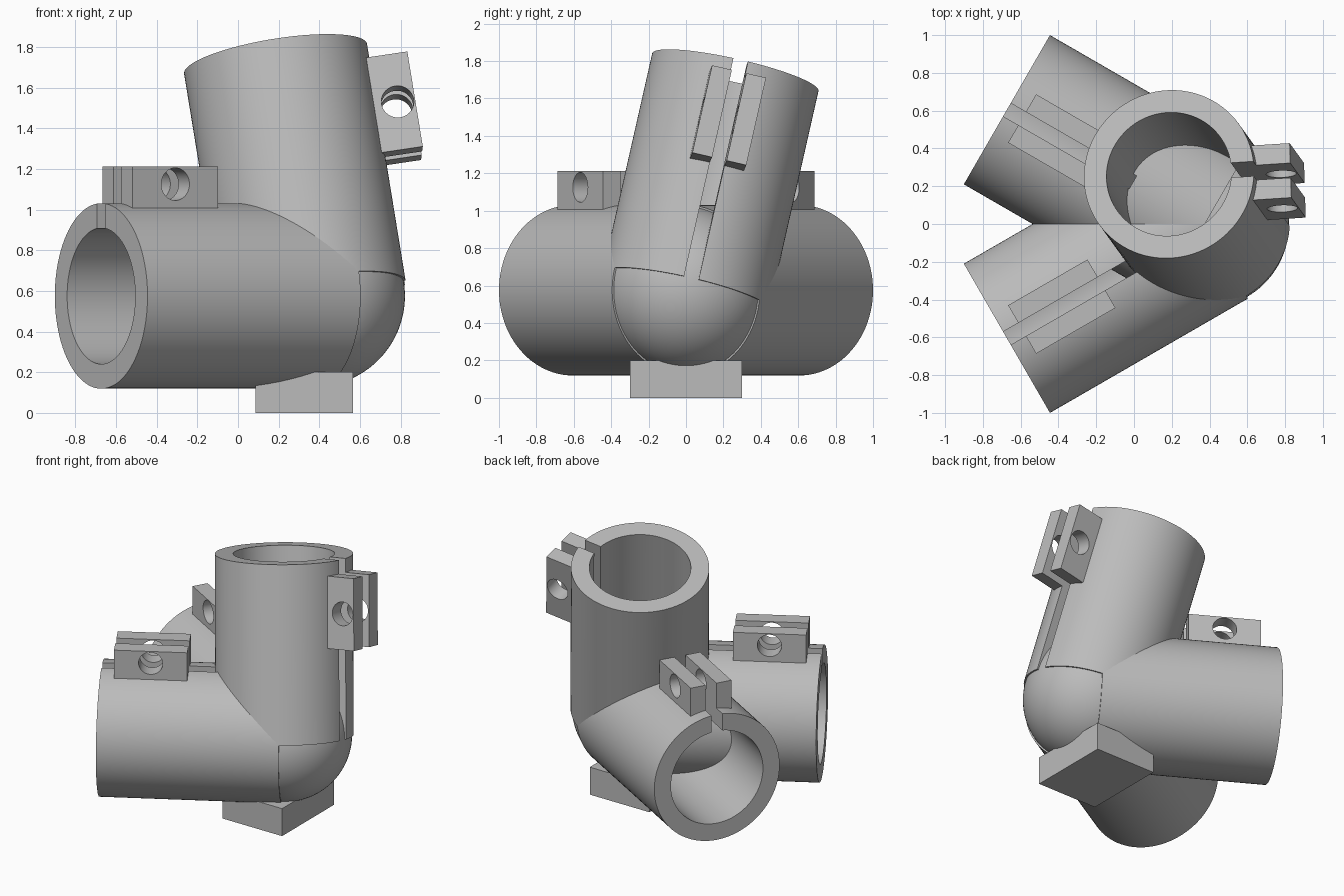
import bpy, math
from mathutils import Matrix, Vector

cube = bpy.data.objects.get("Cube")
if cube:
    bpy.data.objects.remove(cube, do_unlink=True)

JOINT = Vector((0.375, 0, 0.575))
LENGTH, OUTER, INNER, BALL = 1.21, 0.456, 0.335, 0.446
SLOT = 0.08

grey = bpy.data.materials.new("Plain grey")
grey.use_nodes = True
grey.diffuse_color = (0.5, 0.5, 0.5, 1)
grey.node_tree.nodes["Principled BSDF"].inputs["Base Color"].default_value = (0.5, 0.5, 0.5, 1)


def finish(obj, name):
    obj.name = name
    obj.data.materials.clear()
    obj.data.materials.append(grey)
    return obj


def box(name, low, high, frame=Matrix()):
    """Box between two corners of a local frame."""
    low, high = Vector(low), Vector(high)
    bpy.ops.mesh.primitive_cube_add(size=1)
    obj = bpy.context.object
    obj.data.transform(Matrix.Translation((low + high) / 2) @ Matrix.Diagonal((high - low).to_4d()))
    obj.matrix_world = frame
    return finish(obj, name)


def rod(name, radius, start, end, frame, sides=96, turn=Matrix()):
    """Cylinder along the local z axis, optionally turned."""
    bpy.ops.mesh.primitive_cylinder_add(vertices=sides, radius=radius, depth=end - start)
    obj = bpy.context.object
    obj.data.transform(turn @ Matrix.Translation((0, 0, (start + end) / 2)))
    obj.matrix_world = frame
    return finish(obj, name)


def cut(obj, cutters):
    for cutter in cutters:
        cutter.hide_render = True
        mod = obj.modifiers.new("cut", 'BOOLEAN')
        mod.operation, mod.solver, mod.object = 'DIFFERENCE', 'EXACT', cutter
        bpy.context.view_layer.objects.active = obj
        bpy.ops.object.modifier_apply(modifier=mod.name)


def smooth(obj):
    bpy.ops.object.select_all(action='DESELECT')
    obj.select_set(True)
    bpy.context.view_layer.objects.active = obj
    bpy.ops.object.shade_smooth_by_angle(angle=math.radians(30))


def clamp_socket(name, axis, outward, slot_start):
    """Split tube with a pair of drilled clamp lugs; z runs along the tube, y to the lugs."""
    axis = Vector(axis).normalized()
    outward = Vector(outward)
    outward = (outward - axis * outward.dot(axis)).normalized()
    side = outward.cross(axis)
    frame = Matrix.Translation(JOINT) @ Matrix((side, outward, axis)).transposed().to_4x4()

    tube = rod(name + "_tube", OUTER, 0, LENGTH, frame)
    lugs = box(name + "_clamp_lugs", (-0.148, 0.432, 0.632), (0.148, 0.637, 1.117), frame)
    bore = rod("bore_cutter", INNER, -0.1, LENGTH + 0.1, frame)
    slot = box("slot_cutter", (-SLOT / 2, 0.1, slot_start), (SLOT / 2, 0.8, LENGTH + 0.1), frame)
    hole = rod("bolt_hole_cutter", 0.08, -0.3, 0.3, frame, 48,
               Matrix.Translation((0, 0.55, 0.874)) @ Matrix.Rotation(math.pi / 2, 4, 'Y'))
    bpy.context.view_layer.update()
    cut(tube, [bore, slot])
    cut(lugs, [slot, hole])
    for cutter in (bore, slot, hole):
        bpy.data.objects.remove(cutter, do_unlink=True)
    smooth(tube)
    smooth(lugs)


# Three clamp sockets meeting at the joint
c = math.cos(math.pi / 6)
clamp_socket("front", (-c, -0.5, 0), (0, 0, 1), 0.44)
clamp_socket("back", (-c, 0.5, 0), (0, 0, 1), 0.44)
clamp_socket("upright", (-0.157, 0.218, 0.963), (1, 0.03, 0), 0.0)

# Solid ball filling the corner
bpy.ops.mesh.primitive_uv_sphere_add(segments=96, ring_count=48, radius=BALL, location=JOINT)
smooth(finish(bpy.context.object, "joint_ball"))

# Foot block
box("foot_block", (0.085, -0.3, 0), (0.565, 0.3, 0.2))
